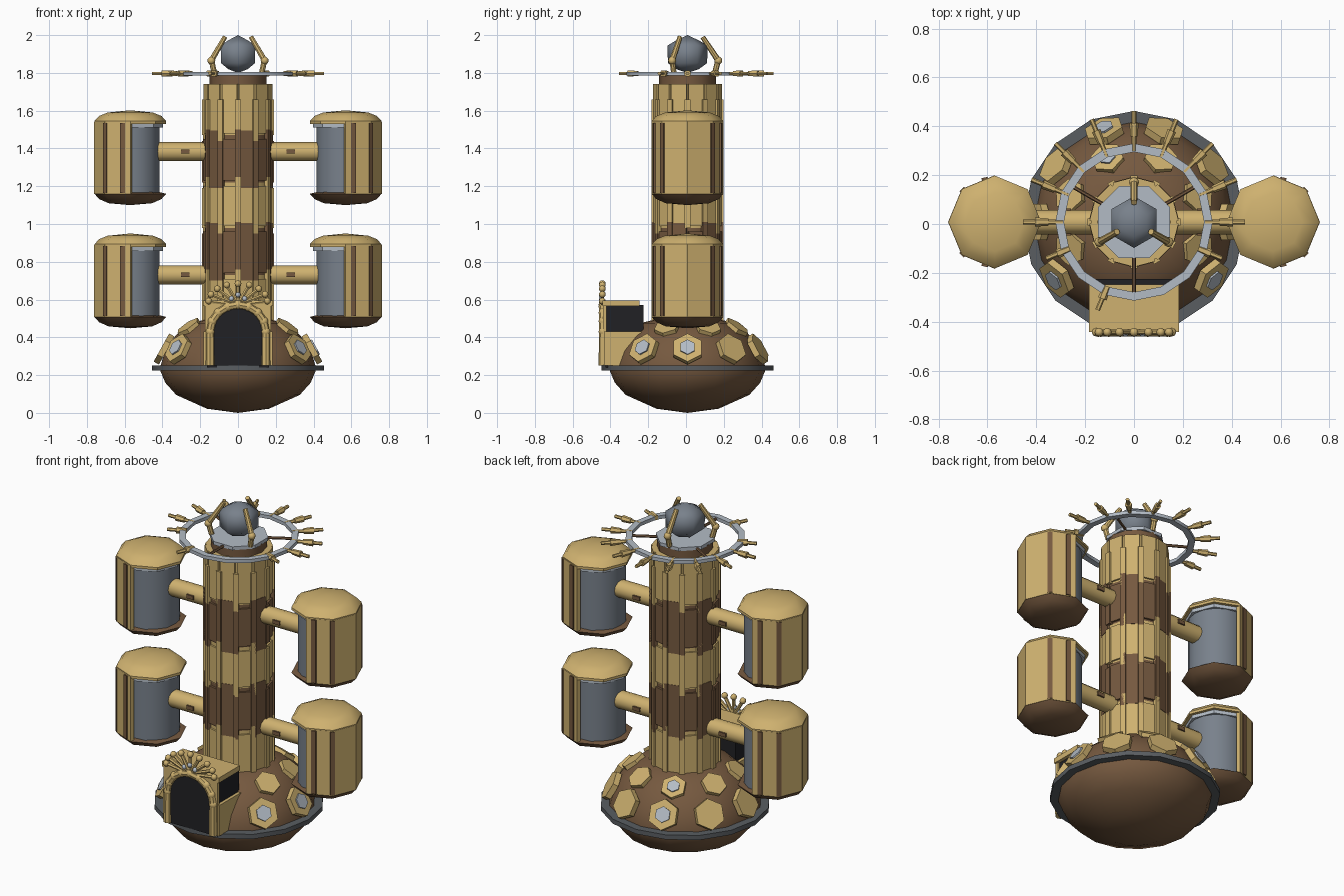
import bpy, bmesh
from math import pi, cos, sin, radians
from mathutils import Matrix, Vector

if "Cube" in bpy.data.objects:
    bpy.data.objects.remove(bpy.data.objects["Cube"])

CY = 0.008                       # tower axis offset in y


def material(name, r, g, b):
    m = bpy.data.materials.new(name)
    m.diffuse_color = (r, g, b, 1)
    m.use_nodes = True
    m.node_tree.nodes["Principled BSDF"].inputs["Base Color"].default_value = m.diffuse_color
    return m


GOLD = material("gold", .62, .44, .16)
BROWN = material("brown", .18, .10, .05)
STEEL = material("steel", .19, .22, .26)
SILVER = material("silver", .45, .50, .56)
BLACK = material("black", .015, .015, .018)
DARK = material("dark_rim", .10, .11, .12)


def T(x, y, z):
    return Matrix.Translation((x, y, z))


def polar(deg, r=0, z=0):
    return T(0, CY, 0) @ Matrix.Rotation(radians(deg), 4, 'Z') @ T(r, 0, z)


def finish(name, bm, mat, mtx, smooth=40):
    bmesh.ops.recalc_face_normals(bm, faces=bm.faces)
    bm.transform(mtx)
    me = bpy.data.meshes.new(name)
    bm.to_mesh(me)
    bm.free()
    me.materials.append(mat)
    if smooth:
        me.polygons.foreach_set("use_smooth", [True] * len(me.polygons))
        me.set_sharp_from_angle(angle=radians(smooth))
    ob = bpy.data.objects.new(name, me)
    bpy.context.collection.objects.link(ob)
    return ob


def lathe(name, profile, n, mat, mtx=polar(0), closed=False, phase=0.0, smooth=40):
    """Spin (radius, z) points around z with n sides."""
    bm = bmesh.new()
    rings = []
    for r, z in profile:
        if r == 0:
            rings.append([bm.verts.new((0, 0, z))] * n)
        else:
            rings.append([bm.verts.new((r * cos(phase + 2 * pi * i / n),
                                        r * sin(phase + 2 * pi * i / n), z)) for i in range(n)])
    pairs = list(zip(rings, rings[1:])) + ([(rings[-1], rings[0])] if closed else [])
    for a, b in pairs:
        for i in range(n):
            j = (i + 1) % n
            f = list(dict.fromkeys((a[i], a[j], b[j], b[i])))
            if len(f) > 2:
                bm.faces.new(f)
    return finish(name, bm, mat, mtx, smooth)


def box(name, size, mat, mtx):
    bm = bmesh.new()
    bmesh.ops.create_cube(bm, size=1)
    bm.transform(Matrix.Diagonal((*size, 1)))
    return finish(name, bm, mat, mtx, 0)


def rod(name, p, q, r, mat, n=8, r2=None):
    p, q = Vector(p), Vector(q)
    d = q - p
    m = Matrix.Translation(p) @ d.to_track_quat('Z', 'Y').to_matrix().to_4x4()
    return lathe(name, [(0, 0), (r, 0), (r2 or r, d.length), (0, d.length)], n, mat, m)


def ball(name, p, r, mat):
    bm = bmesh.new()
    bmesh.ops.create_uvsphere(bm, u_segments=8, v_segments=6, radius=r)
    return finish(name, bm, mat, Matrix.Translation(p), 60)


# Saucer base with rim
lathe("saucer_body", [(0, 0), (.164, .022), (.327, .095), (.385, .16), (.41, .22), (.41, .25),
                      (.385, .33), (.33, .41), (.25, .475), (.15, .50), (0, .50)], 16, BROWN)
lathe("saucer_rim", [(.38, .225), (.455, .225), (.455, .252), (.38, .252)], 16, DARK, closed=True)


# Hexagonal plates on the dome, some with a window
def hex_plate(deg, r, z, tilt, size, window):
    m = polar(deg, r, z) @ Matrix.Rotation(radians(tilt), 4, 'Y')
    lathe("hex_plate", [(0, -.02), (size, -.02), (size, .012), (0, .012)], 6, GOLD, m, smooth=0)
    if window:
        s = size * .52
        lathe("hex_window", [(0, 0), (s, 0), (s, .02), (0, .02)], 6, SILVER, m, smooth=0)


for k in (0, 1, 2, 3, 4, 5, 6, 9):
    hex_plate(36 * k, .395, .34, 61, .085, k in (0, 3, 6, 9))
for k in range(8):
    if k not in (5, 6):
        hex_plate(22.5 + 45 * k, .282, .453, 36, .07, k == 2)

# Tower: alternating tiers of staggered panels and thin battens
tiers = [(.46, .73, GOLD), (.73, .98, BROWN), (.98, 1.22, GOLD), (1.22, 1.47, BROWN), (1.47, 1.74, GOLD)]
for t, (lo, hi, mat) in enumerate(tiers):
    lathe("tower_core", [(0, lo), (.174, lo), (.174, hi), (0, hi)], 12, mat)
    for k in range(12):
        top = hi if t == 4 else hi + (.025 if k % 2 else -.02)
        bot = lo - (.03 if k % 2 else -.01)
        box("tower_panel", (.014 + .004 * (t % 2), .082, top - bot), mat,
            polar(15 + 30 * k, .171, (top + bot) / 2))
        top = 1.66 if t == 4 else hi + (.03 if k % 2 else -.03)
        bot = lo - (.04 if k % 3 else 0)
        box("tower_batten", (.03, .03, top - bot), mat, polar(30 * k, .176, (top + bot) / 2))

# Neck, platform and halo ring
lathe("neck", [(0, 1.73), (.15, 1.73), (.15, 1.79), (0, 1.79)], 12, BROWN)
lathe("platform", [(0, 1.785), (.16, 1.785), (.16, 1.805), (0, 1.805)], 8, SILVER, phase=pi / 8)
lathe("halo", [(.287, 1.785), (.322, 1.785), (.322, 1.805), (.287, 1.805)], 16, SILVER, closed=True)


def at(deg, r, z):
    return polar(deg) @ Vector((r, 0, z))


for a in (30, 150, 270):
    rod("halo_spoke", at(a, .13, 1.793), at(a, .30, 1.793), .008, BROWN, 6)

# Halo spikes: thick sleeve and thin tip
for k in (-5, -1, 0, 1, 2, 3, 4, 5, 6, 7, 8, 9):
    a, end = 22.5 * k, (.455 if 0 <= k <= 8 else .39)
    s = end - .455
    rod("spike_stem", at(a, .29, 1.797), at(a, .37 + s, 1.797), .010, GOLD, 6)
    rod("spike_sleeve", at(a, .35 + s, 1.797), at(a, .405 + s, 1.797), .015, GOLD, 6, .019)
    rod("spike_tip", at(a, .40 + s, 1.797), at(a, end, 1.797), .010, GOLD, 6)

# Orb and the three claws holding it
lathe("orb", [(0, 1.80), (.06, 1.82), (.104, 1.852), (.106, 1.945), (.06, 1.972), (0, 2.0)],
      6, STEEL, phase=pi / 2, smooth=60)
for a in (90, 210, 330):
    rod("claw_lower", at(a, .145, 1.80), at(a, .163, 1.87), .015, GOLD)
    ball("claw_joint", at(a, .163, 1.865), .021, GOLD)
    rod("claw_upper", at(a, .163, 1.865), at(a, .08, 1.99), .016, GOLD, 8, .013)

# Side pods with arms; each side is the other turned by 180 degrees
for side in (0, 180):
    for z0 in (.448, 1.10):
        P = polar(side, .57, z0)
        z = z0 + .283
        rod("arm", at(side, .15, z), at(side, .45, z), .05, GOLD, 12)
        for e in (-1, 1):
            box("arm_bracket", (.045, .012, .022), BROWN, polar(side, .28, z) @ T(0, .05 * e, 0))
        lathe("pod_core", [(0, .06), (.155, .06), (.155, .44), (0, .44)], 16, STEEL, P)
        lathe("pod_collar", [(0, .41), (.172, .41), (.172, .44), (0, .44)], 8, SILVER, P)
        lathe("pod_cap", [(0, .43), (.19, .43), (.19, .445), (.165, .472), (.12, .49), (0, .502)], 8, GOLD, P)
        lathe("pod_base", [(0, 0), (.115, .01), (.165, .032), (.19, .06), (.15, .07), (0, .07)], 8, BROWN, P)
        for a in (-67.5, -22.5, 22.5, 67.5):
            box("pod_wall", (.022, .146, .38), GOLD,
                P @ Matrix.Rotation(radians(a), 4, 'Z') @ T(.166, 0, .25))
        for a, r in ((-77, .178), (-45, .183), (45, .183), (77, .178)):
            box("pod_batten", (.018, .026, .37), BROWN,
                P @ Matrix.Rotation(radians(a), 4, 'Z') @ T(r, 0, .25))

# Porch block
box("porch_inside", (.33, .20, .33), BLACK, T(0, -.325, .405))
box("porch_roof", (.37, .195, .03), GOLD, T(0, -.345, .58))
for s in (-1, 1):
    box("porch_side", (.03, .20, .18), GOLD, T(.168 * s, -.335, .34))
box("porch_front", (.35, .02, .335), GOLD, T(0, -.43, .4225))

# Arched black doorway
door = bmesh.new()
pts = [(-.13, .25), (.13, .25)] + [(.13 * cos(pi * i / 10), .43 + .13 * sin(pi * i / 10)) for i in range(11)]
face = door.faces.new([door.verts.new((x, 0, z)) for x, z in pts])
ext = bmesh.ops.extrude_face_region(door, geom=[face])
bmesh.ops.translate(door, vec=(0, .02, 0), verts=[v for v in ext["geom"] if isinstance(v, bmesh.types.BMVert)])
finish("doorway", door, BLACK, T(0, -.445, 0), 0)

# Door frame of segmented columns and arch
FY = -.438
for s in (-1, 1):
    rod("door_column", (.147 * s, FY, .25), (.147 * s, FY, .44), .025, GOLD, 8, .022)
arch = [(.147 * cos(pi * i / 8), FY, .43 + .142 * sin(pi * i / 8)) for i in range(9)]
for a, b in zip(arch, arch[1:]):
    rod("arch_segment", a, b, .022, GOLD)
for p in arch:
    ball("arch_joint", p, .025, GOLD)

# Fan of ball-tipped rods above the door
for i in range(9):
    a = pi * i / 8
    tip = (.155 * cos(a), FY - .005, .592 + .092 * sin(a))
    rod("fan_rod", (.03 * cos(a), FY - .005, .575 + .02 * sin(a)), tip, .010, GOLD, 6)
    ball("fan_ball", tip, .018, GOLD)
for x, z in ((-.035, .605), (0, .625), (.035, .605)):
    ball("fan_gem", (x, FY - .010, z), .014, SILVER)
